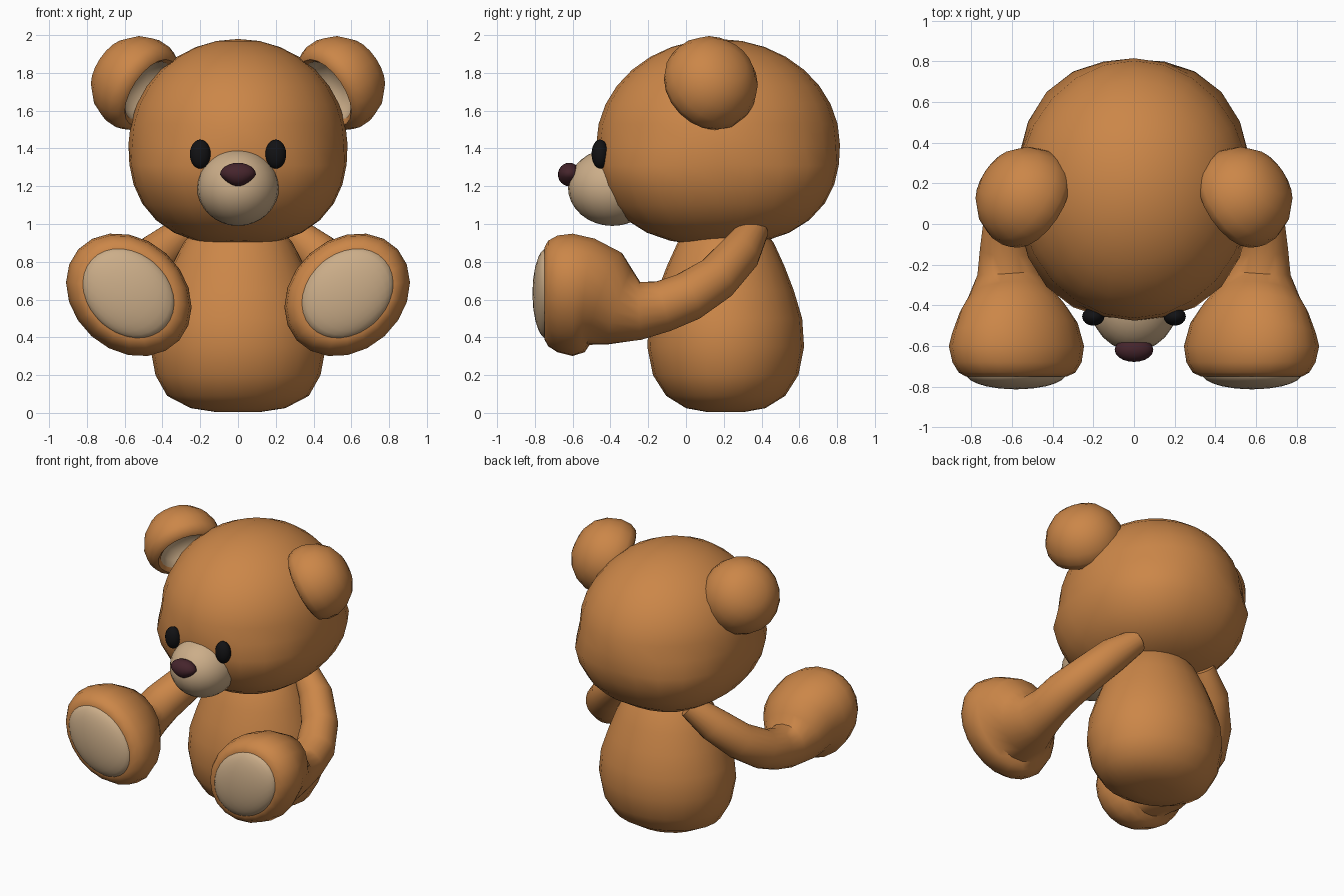
import bpy, bmesh, math
from mathutils import Vector, Matrix

if "Cube" in bpy.data.objects:
    bpy.data.objects.remove(bpy.data.objects["Cube"])


def mat(name, rgb):
    m = bpy.data.materials.new(name)
    m.diffuse_color = (*rgb, 1)
    m.use_nodes = True
    m.node_tree.nodes["Principled BSDF"].inputs["Base Color"].default_value = m.diffuse_color
    return m


FUR = mat("brown fur", (0.60, 0.24, 0.065))
CREAM = mat("cream plush", (0.60, 0.42, 0.25))
NOSE = mat("dark maroon", (0.06, 0.018, 0.025))
BLACK = mat("black", (0.006, 0.006, 0.007))


def finish(name, bm, mats, mirror=False):
    bmesh.ops.recalc_face_normals(bm, faces=bm.faces[:])
    me = bpy.data.meshes.new(name)
    bm.to_mesh(me)
    bm.free()
    ob = bpy.data.objects.new(name, me)
    bpy.context.collection.objects.link(ob)
    for m in mats:
        me.materials.append(m)
    bpy.ops.object.select_all(action='DESELECT')
    ob.select_set(True)
    bpy.context.view_layer.objects.active = ob
    bpy.ops.object.shade_smooth_by_angle(angle=math.radians(50))
    if mirror:
        ob.modifiers.new("mirror", 'MIRROR').use_clip = False
    return ob


def ball(name, centre, size, m, shape=None, mirror=False, seg=24, rings=16, tilt=0):
    """Ellipsoid; shape() may edit the unit-sphere points first."""
    bm = bmesh.new()
    bmesh.ops.create_uvsphere(bm, u_segments=seg, v_segments=rings, radius=1)
    rot = Matrix.Rotation(tilt, 3, 'Y')
    for v in bm.verts:
        p = shape(v.co.copy()) if shape else v.co
        v.co = Vector(centre) + rot @ Vector([a * b for a, b in zip(p, size)])
    return finish(name, bm, [m], mirror)


def skin(bm, rings):
    """Bridge rings of points and cap both ends; returns faces per band."""
    loops = [[bm.verts.new(p) for p in r] for r in rings]
    n = len(loops[0])
    bands = []
    for a, b in zip(loops, loops[1:]):
        bands.append([bm.faces.new((a[i], a[(i + 1) % n], b[(i + 1) % n], b[i]))
                      for i in range(n)])
    bm.faces.new(loops[0])
    bands.append([bm.faces.new(loops[-1])])
    return bands


def circle(n):
    return [(math.cos(2 * math.pi * i / n), math.sin(2 * math.pi * i / n)) for i in range(n)]


# Head: full cheeks below the middle
def cheeks(p):
    if p.z < 0:
        k = sum(abs(c) ** 2.4 for c in p) ** (1 / 2.4)
        return p / k * 1.0 if k else p
    p.z *= 1.05
    return p


ball("head", (0, 0.17, 1.42), (0.58, 0.645, 0.533), FUR, cheeks)

# Body: pear profile (z, half width, half depth)
bm = bmesh.new()
profile = [(0.005, 0.12, 0.10), (0.025, 0.25, 0.21), (0.09, 0.375, 0.315), (0.2, 0.437, 0.385),
           (0.35, 0.465, 0.415), (0.5, 0.45, 0.405), (0.65, 0.40, 0.36),
           (0.78, 0.35, 0.31), (0.9, 0.29, 0.255), (1.0, 0.2, 0.18)]
skin(bm, [[(c * rx, 0.21 + s * ry, z) for c, s in circle(24)] for z, rx, ry in profile])
finish("body", bm, [FUR])

# Arms: swept from the shoulder to a wide paw (centre, long radius, short radius)
path = [((0.28, 0.36, 0.97), 0.08, 0.08), ((0.42, 0.285, 0.845), 0.115, 0.11),
        ((0.54, 0.16, 0.71), 0.125, 0.12), ((0.61, 0.01, 0.615), 0.135, 0.13),
        ((0.62, -0.12, 0.565), 0.14, 0.135), ((0.615, -0.24, 0.54), 0.16, 0.15),
        ((0.605, -0.35, 0.56), 0.22, 0.20), ((0.595, -0.43, 0.605), 0.285, 0.24),
        ((0.585, -0.51, 0.622), 0.335, 0.275), ((0.578, -0.60, 0.625), 0.36, 0.295),
        ((0.575, -0.68, 0.63), 0.345, 0.28), ((0.575, -0.73, 0.632), 0.31, 0.255),
        ((0.578, -0.75, 0.633), 0.27, 0.22)]
pts = [Vector(p[0]) for p in path]
tw = math.radians(42)
rings = []
for i, (c, a, b) in enumerate(path):
    t = (pts[min(i + 1, len(pts) - 1)] - pts[max(i - 1, 0)]).normalized()
    if i > 8:
        t = Vector((0, -1, 0))
    side = (Vector((1, 0, 0)) - t * t.x).normalized()
    up = t.cross(side)
    u = side * math.cos(tw) + up * math.sin(tw)
    w = up * math.cos(tw) - side * math.sin(tw)
    rings.append([pts[i] + u * (a * x) + w * (b * y) for x, y in circle(20)])
bm = bmesh.new()
skin(bm, rings)
finish("arms", bm, [FUR], True)

# Paw pads
ball("paw_pads", (0.58, -0.735, 0.633), (0.27, 0.078, 0.215), CREAM, mirror=True, tilt=-tw)

# Ears: cups turned about a tilted axis, cream inside (radius, distance along axis)
n = Vector((-0.72, -0.48, -0.48)).normalized()
e1 = n.orthogonal().normalized()
e2 = n.cross(e1)
centre = Vector((0.535, 0.13, 1.745))
cup = [(0.03, -0.225), (0.10, -0.213), (0.17, -0.175), (0.225, -0.11), (0.255, -0.03),
       (0.255, 0.04), (0.235, 0.085), (0.20, 0.10), (0.175, 0.08), (0.155, 0.03),
       (0.11, -0.02), (0.04, -0.04)]
bm = bmesh.new()
bands = skin(bm, [[centre + n * d + (e1 * x + e2 * y) * r for x, y in circle(20)] for r, d in cup])
for band in bands[8:]:
    for f in band:
        f.material_index = 1
finish("ears", bm, [FUR, CREAM], True)

# Muzzle, nose and eyes
ball("muzzle", (0, -0.39, 1.195), (0.217, 0.235, 0.205), CREAM)


def wedge(p):
    p.x *= 1 + 0.35 * min(p.z, 0)
    return p


ball("nose", (0, -0.618, 1.262), (0.095, 0.06, 0.062), NOSE, wedge, seg=20, rings=12)
ball("eyes", (0.2, -0.455, 1.37), (0.055, 0.045, 0.077), BLACK, mirror=True, seg=16, rings=12)
